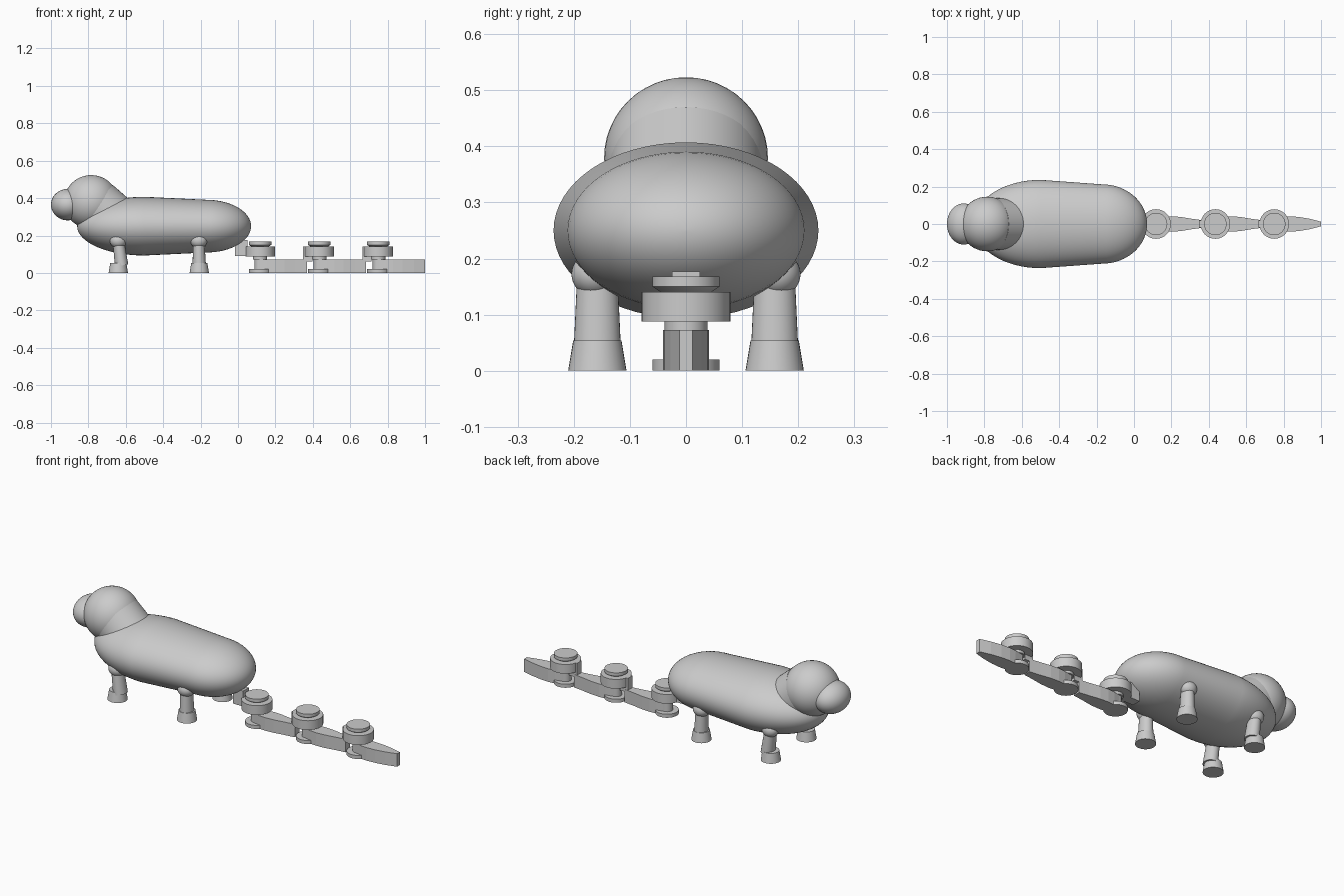
import bpy, bmesh
from math import pi, sin, cos, radians
from mathutils import Vector, Matrix

if "Cube" in bpy.data.objects:
    bpy.data.objects.remove(bpy.data.objects["Cube"])

grey = bpy.data.materials.new("plain grey")
grey.use_nodes = True
colour = (0.6, 0.6, 0.6, 1)
grey.diffuse_color = colour
grey.node_tree.nodes["Principled BSDF"].inputs["Base Color"].default_value = colour


def finish(name, bm, smooth=True):
    bmesh.ops.recalc_face_normals(bm, faces=bm.faces)
    mesh = bpy.data.meshes.new(name)
    bm.to_mesh(mesh)
    bm.free()
    mesh.materials.append(grey)
    obj = bpy.data.objects.new(name, mesh)
    bpy.context.collection.objects.link(obj)
    if smooth:
        bpy.ops.object.select_all(action='DESELECT')
        obj.select_set(True)
        bpy.context.view_layer.objects.active = obj
        bpy.ops.object.shade_smooth_by_angle(angle=radians(35))
    return obj


def lathe(name, profile, start, direction=(0, 0, 1), squash=1, sides=48):
    """Revolve (radius, height) points about an axis; squash narrows local x."""
    bm = bmesh.new()
    rings = []
    for r, h in profile:
        rings.append([bm.verts.new((squash * r * cos(2 * pi * i / sides),
                                    r * sin(2 * pi * i / sides), h)) for i in range(sides)])
    for a, b in zip(rings, rings[1:]):
        for i in range(sides):
            j = (i + 1) % sides
            bm.faces.new((a[i], a[j], b[j], b[i]))
    bm.faces.new(rings[0])
    bm.faces.new(rings[-1])
    turn = Vector((0, 0, 1)).rotation_difference(Vector(direction)).to_matrix().to_4x4()
    bm.transform(Matrix.Translation(start) @ turn)
    return finish(name, bm)


def ellipsoid(name, centre, radii, tilt=0):
    bm = bmesh.new()
    bmesh.ops.create_uvsphere(bm, u_segments=48, v_segments=24, radius=1)
    bm.transform(Matrix.Translation(centre) @ Matrix.Rotation(tilt, 4, 'Y')
                 @ Matrix.Diagonal((*radii, 1)))
    return finish(name, bm)


def prism(name, outline, low, high):
    """Extrude an outline mirrored across y = 0."""
    bm = bmesh.new()
    loop = outline + [(x, -y) for x, y in reversed(outline)]
    face = bm.faces.new([bm.verts.new((x, y, low)) for x, y in loop])
    top = bmesh.ops.extrude_face_region(bm, geom=[face])["geom"]
    bmesh.ops.translate(bm, vec=(0, 0, high - low),
                        verts=[v for v in top if isinstance(v, bmesh.types.BMVert)])
    return finish(name, bm, False)


# Body: a flattened capsule lying along x
steps = [i / 16 * pi / 2 for i in range(17)]
front_cap = [(max(0.236 * sin(t), 0.002), -0.5 - 0.36 * cos(t)) for t in steps]
rear_cap = [(max(0.212 * cos(t), 0.002), -0.17 + 0.24 * sin(t)) for t in steps]
lathe("body", front_cap + rear_cap, (0, 0, 0.25), (1, 0, 0), squash=0.665, sides=64)

# Head, snout and neck
ellipsoid("head", (-0.785, 0, 0.379), (0.146, 0.146, 0.144))
ellipsoid("snout", (-0.91, 0, 0.365), (0.09, 0.11, 0.084))
lathe("neck", [(0.138, 0), (0.138, 0.19)], (-0.76, 0, 0.366), (0.754, 0, -0.657))

# Legs: hip ball, shin and flared foot on both sides
for place, hip_x, ankle_x, foot_x in (("front", -0.64, -0.622, -0.64),
                                      ("rear", -0.21, -0.207, -0.207)):
    for side, s in (("left", 1), ("right", -1)):
        label = place + "_" + side
        y = 0.158 * s
        ellipsoid(label + "_hip", (hip_x, 0.163 * s, 0.172), (0.045, 0.041, 0.04))
        low = Vector((ankle_x, y, 0.04))
        axis = Vector((hip_x, y, 0.17)) - low
        lathe(label + "_shin", [(0.042, 0), (0.036, axis.length)], low, axis, squash=0.85, sides=32)
        lathe(label + "_foot", [(0.052, 0), (0.043, 0.054)], (foot_x, y, 0), sides=32)

# Bracket joining the tail to the body
prism("tail_bracket", [(-0.015, 0.025), (0.05, 0.025)], 0.09, 0.177)

# Tail: three pivots, each carrying a tapered blade
for n, x in enumerate((0.118, 0.435, 0.75), 1):
    tag = "tail_" + str(n)
    at = (x, 0, 0)
    lathe(tag + "_base_disc", [(0.06, 0), (0.06, 0.02)], at)
    lathe(tag + "_pin", [(0.03, 0.01), (0.03, 0.15)], at)
    lathe(tag + "_collar", [(0.038, 0.073), (0.038, 0.09)], at)
    lathe(tag + "_ring", [(0.079, 0.088), (0.079, 0.14)], at)
    lathe(tag + "_cap", [(0.042, 0.138), (0.06, 0.15), (0.06, 0.168)], at)
    end, tip = (1.0, 0.012) if n == 3 else (x + 0.25, 0.02)
    prism(tag + "_blade", [(x, 0.03), (x + 0.04, 0.038), (x + 0.08, 0.041),
                           (x + 0.13, 0.038), (x + 0.19, 0.028), (end, tip)], 0, 0.073)
    if n < 3:
        prism(tag + "_riser", [(end - 0.02, tip), (end + 0.03, tip)], 0.06, 0.14)
